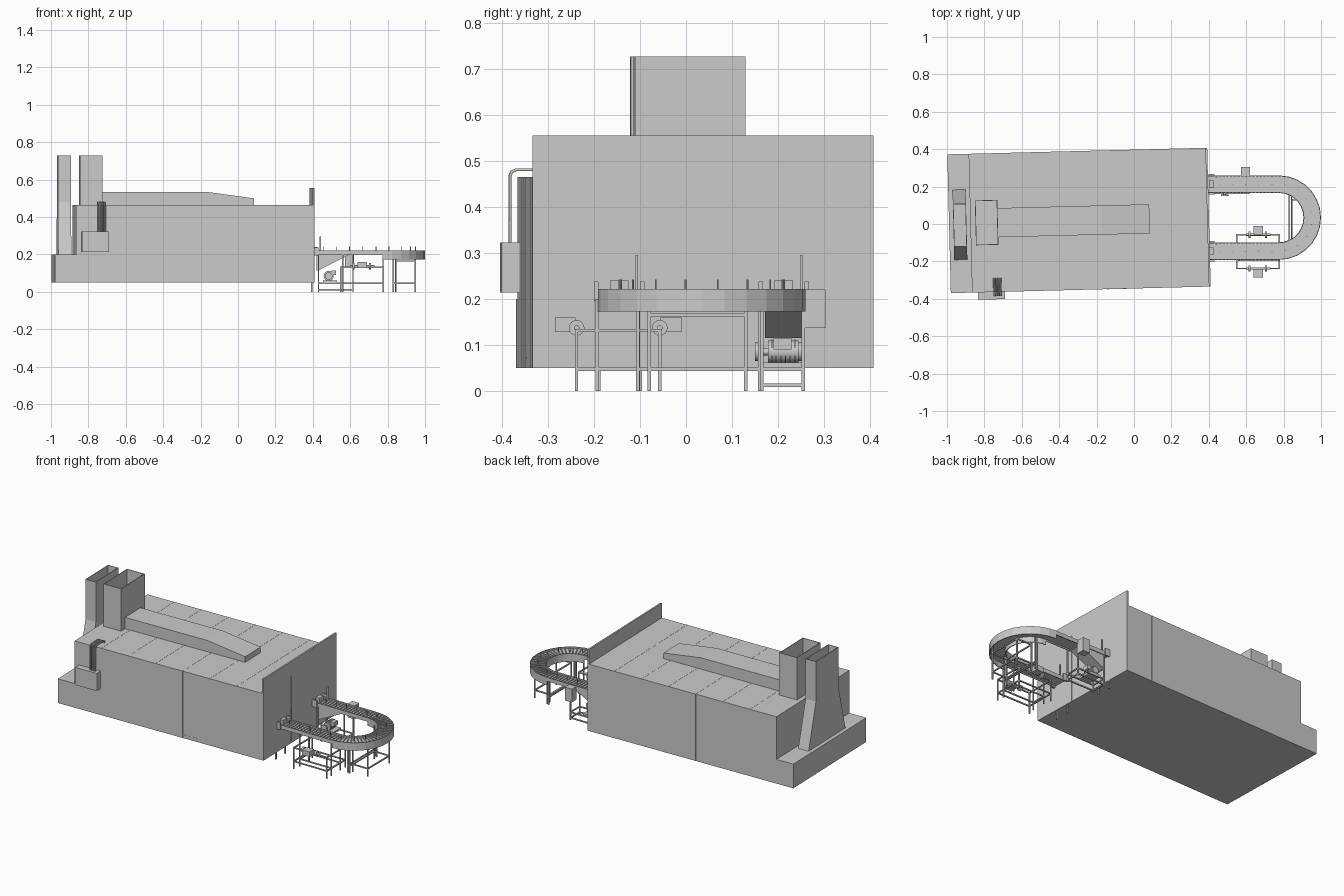
import bpy, bmesh, math
from mathutils import Matrix, Vector

if "Cube" in bpy.data.objects:
    bpy.data.objects.remove(bpy.data.objects["Cube"])

# The machine housing sits slightly turned relative to the conveyor
PIVOT = Matrix.Translation((-0.294, 0.019, 0))
TURN = PIVOT @ Matrix.Rotation(math.radians(1.45), 4, 'Z') @ PIVOT.inverted()
FLAT = Matrix.Identity(4)


def finish(bm, name, m=FLAT, smooth=False):
    bmesh.ops.recalc_face_normals(bm, faces=bm.faces)
    bm.transform(m)
    me = bpy.data.meshes.new(name)
    bm.to_mesh(me)
    bm.free()
    ob = bpy.data.objects.new(name, me)
    bpy.context.collection.objects.link(ob)
    if smooth:
        bpy.ops.object.select_all(action='DESELECT')
        ob.select_set(True)
        bpy.context.view_layer.objects.active = ob
        bpy.ops.object.shade_smooth_by_angle(angle=math.radians(35))
    return ob


def add_box(bm, x0, x1, y0, y1, z0, z1):
    m = Matrix.Translation(((x0 + x1) / 2, (y0 + y1) / 2, (z0 + z1) / 2))
    bmesh.ops.create_cube(bm, size=1, matrix=m @ Matrix.Diagonal((x1 - x0, y1 - y0, z1 - z0, 1)))


def boxes(name, items, m=FLAT):
    bm = bmesh.new()
    for b in items:
        add_box(bm, *b)
    return finish(bm, name, m)


def prism(name, profile, y0, y1, m=FLAT):
    bm = bmesh.new()
    f = bm.faces.new([bm.verts.new((x, y0, z)) for x, z in profile])
    g = bmesh.ops.extrude_face_region(bm, geom=[f])
    bmesh.ops.translate(bm, vec=(0, y1 - y0, 0), verts=[v for v in g['geom'] if isinstance(v, bmesh.types.BMVert)])
    return finish(bm, name, m)


def stack(name, rings, m=FLAT):
    """Loft rectangles (x0, x1, y0, y1, z) from outside up and back down inside."""
    bm = bmesh.new()
    loops = [[bm.verts.new(p) for p in ((a, c, z), (b, c, z), (b, d, z), (a, d, z))] for a, b, c, d, z in rings]
    for p, q in zip(loops, loops[1:]):
        for i in range(4):
            bm.faces.new((p[i], p[(i + 1) % 4], q[(i + 1) % 4], q[i]))
    bm.faces.new(loops[0])
    bm.faces.new(loops[-1])
    return finish(bm, name, m)


def rods(name, items, sides=16):
    """Cylinders from (start, end, radius)."""
    bm = bmesh.new()
    for a, b, r in items:
        a, b = Vector(a), Vector(b)
        m = Matrix.Translation((a + b) / 2) @ (b - a).to_track_quat('Z', 'Y').to_matrix().to_4x4()
        bmesh.ops.create_cone(bm, cap_ends=True, segments=sides, radius1=r, radius2=r, depth=(b - a).length, matrix=m)
    return finish(bm, name, FLAT, True)


def sweep(name, path, section):
    """Sweep a closed (offset, z) section along (point, side direction) pairs."""
    bm = bmesh.new()
    loops = [[bm.verts.new((p[0] + n[0] * o, p[1] + n[1] * o, z)) for o, z in section] for p, n in path]
    k = len(section)
    for a, b in zip(loops, loops[1:]):
        for i in range(k):
            bm.faces.new((a[i], a[(i + 1) % k], b[(i + 1) % k], b[i]))
    bm.faces.new(loops[0])
    bm.faces.new(loops[-1])
    return finish(bm, name)


# Housing, rear plinth and end wall
prism("housing", [(-0.989, 0.05), (0.392, 0.05), (0.392, 0.465), (-0.875, 0.465), (-0.875, 0.2), (-0.989, 0.2)],
      -0.352, 0.39, TURN)
boxes("end_wall", [(0.391, 0.401, -0.352, 0.39, 0.05, 0.556)], TURN)

# Panel seams on roof, sides and end wall
w, t = 0.001, 0.0008
seams = []
for i in range(6):
    x = -0.695 + i * 0.183
    seams += [(x - w, x + w, -0.352, 0.39, 0.464, 0.465 + t),
              (x - w, x + w, -0.352 - t, -0.35, 0.05, 0.465),
              (x - w, x + w, 0.388, 0.39 + t, 0.05, 0.465)]
for y in (-0.25, -0.07, 0.115):
    seams.append((0.4, 0.401 + t, y - w, y + w, 0.05, 0.465))
seams.append((-0.15, -0.05, -0.352 - t, -0.35, 0.07, 0.073))
boxes("panel_seams", seams, TURN)

# Roof duct and two open stacks
prism("roof_duct", [(-0.73, 0.464), (-0.73, 0.535), (-0.17, 0.535), (0.083, 0.5), (0.083, 0.464)], -0.06, 0.096, TURN)
stack("main_stack", [(-0.848, -0.728, -0.1, 0.14, 0.464), (-0.848, -0.728, -0.1, 0.14, 0.728),
                     (-0.844, -0.732, -0.096, 0.136, 0.728), (-0.844, -0.732, -0.096, 0.136, 0.47)], TURN)
stack("flared_stack", [(-0.966, -0.896, -0.175, 0.2, 0.199), (-0.966, -0.896, -0.105, 0.125, 0.48),
                       (-0.966, -0.896, -0.105, 0.125, 0.728), (-0.962, -0.9, -0.101, 0.121, 0.728),
                       (-0.962, -0.9, -0.101, 0.121, 0.47), (-0.962, -0.9, -0.16, 0.185, 0.21)], TURN)

# Control cabinet with cable pipes over the roof edge
boxes("control_cabinet", [(-0.845, -0.7, -0.391, -0.351, 0.214, 0.323)], TURN)
for i in range(5):
    x = -0.758 + i * 0.0095
    cu = bpy.data.curves.new("cable_pipe", 'CURVE')
    cu.dimensions = '3D'
    cu.bevel_depth = 0.0035
    cu.bevel_resolution = 1
    sp = cu.splines.new('POLY')
    pts = [(-0.372, 0.32), (-0.372, 0.468), (-0.368, 0.477), (-0.358, 0.481), (-0.29, 0.481), (-0.282, 0.476), (-0.28, 0.463)]
    sp.points.add(len(pts) - 1)
    for p, (y, z) in zip(sp.points, pts):
        p.co = (x, y, z, 1)
    ob = bpy.data.objects.new("cable_pipe", cu)
    ob.matrix_world = TURN
    bpy.context.collection.objects.link(ob)

# Conveyor: two straights joined by a half-circle turn
CX, CY, R, H = 0.774, 0.034, 0.179, 0.047
N = 14
turn = []
for i in range(N + 1):
    a = math.pi / 2 - math.pi * i / N
    n = (math.cos(a), math.sin(a))
    turn.append(((CX + R * n[0], CY + R * n[1]), n))
in_run = [((0.395, CY + R), (0, 1)), ((CX, CY + R), (0, 1))]
out_run = [((CX, CY - R), (0, -1)), ((0.4, CY - R), (0, -1))]


def channel(bottom, top, deck, g=0.005):
    return [(-H, bottom), (-H, top), (-H + g, top), (-H + g, deck), (H - g, deck), (H - g, top), (H, top),
            (H, bottom), (H - g, bottom), (H - g, deck - 0.006), (-H + g, deck - 0.006), (-H + g, bottom)]


sweep("turn_channel", turn, channel(0.173, 0.222, 0.212))
sweep("infeed_channel", in_run, channel(0.198, 0.222, 0.212))
sweep("outfeed_channel", out_run, channel(0.198, 0.222, 0.212))

# Carrier slats along the belt, with upright pins on the centre line
bm = bmesh.new()
S = CX - 0.42
total = 2 * S + math.pi * R


def station(d):
    if d < S:
        return 0.42 + d, CY + R, math.pi / 2
    if d > total - S:
        return 0.42 + total - d, CY - R, -math.pi / 2
    a = math.pi / 2 - (d - S) / R
    return CX + R * math.cos(a), CY + R * math.sin(a), a


for i in range(64):
    x, y, a = station(total * (i + 0.5) / 64)
    m = Matrix.Translation((x, y, 0.214)) @ Matrix.Rotation(a, 4, 'Z')
    bmesh.ops.create_cube(bm, size=1, matrix=m @ Matrix.Diagonal((2 * H - 0.012, 0.006, 0.005, 1)))
finish(bm, "belt_slats")
pins = []
for i in range(18):
    x, y, a = station(total * (i + 0.5) / 18)
    pins.append(((x, y, 0.212), (x, y, 0.242), 0.002))
rods("carrier_pins", pins, 8)

# Guide posts and brackets at the wall openings
brackets = []
for y in (CY + R, CY - R):
    for s in (-1, 1):
        e = y + s * 0.05
        brackets += [(0.398, 0.43, e - 0.005, e + 0.005, 0.195, 0.238)]
    brackets += [(0.436, 0.444, y + 0.035, y + 0.041, 0.21, 0.295), (0.4, 0.425, y - 0.02, y + 0.02, 0.212, 0.24)]
boxes("entry_brackets", brackets)


# Support frames: four square legs plus rails at given heights
def frame(name, x0, x1, y0, y1, top, rails, r=0.0035):
    b = [(x - r, x + r, y - r, y + r, 0, top) for x in (x0, x1) for y in (y0, y1)]
    for z in rails:
        b += [(x0, x1, y - r, y + r, z - r, z + r) for y in (y0, y1)]
        b += [(x - r, x + r, y0, y1, z - r, z + r) for x in (x0, x1)]
    return boxes(name, b)


frame("outfeed_frame", 0.55, 0.777, -0.238, -0.057, 0.135, (0.131, 0.047))
frame("outfeed_legs", 0.56, 0.775, -0.193, -0.104, 0.2, (0.047,))
frame("turn_frame", 0.845, 0.948, -0.08, 0.13, 0.205, (0.047, 0.165))
frame("turn_legs", 0.83, 0.842, -0.105, 0.16, 0.205, (0.047,))
frame("infeed_frame", 0.43, 0.615, 0.165, 0.255, 0.2, (0.047, 0.012))
boxes("wall_legs", [(0.39, 0.398, y - 0.004, y + 0.004, 0, 0.06) for y in (-0.1, -0.19, 0.165, 0.255)])

# Drive gearboxes with shafts and flanges on both sides of the outfeed frame
drive = []
for y in (-0.238, -0.057):
    drive += [((0.6, y, 0.137), (0.73, y, 0.137), 0.006)]
    for x in (0.618, 0.706):
        drive += [((x - 0.006, y, 0.137), (x + 0.006, y, 0.137), 0.017)]
rods("drive_shafts", drive)
boxes("drive_gearboxes", [(0.64, 0.69, -0.285, -0.24, 0.128, 0.16), (0.64, 0.69, -0.055, -0.01, 0.128, 0.16)])

# Infeed chute, side box and motor
prism("infeed_chute", [(0.42, 0.2), (0.6, 0.2), (0.55, 0.175), (0.43, 0.115), (0.42, 0.115)], 0.172, 0.254)
boxes("infeed_control_box", [(0.572, 0.62, 0.258, 0.304, 0.137, 0.22)])
motor = [((0.485, 0.178, 0.085), (0.485, 0.245, 0.085), 0.024), ((0.485, 0.245, 0.085), (0.485, 0.252, 0.085), 0.02),
         ((0.485, 0.15, 0.085), (0.485, 0.18, 0.085), 0.008), ((0.485, 0.15, 0.085), (0.485, 0.157, 0.085), 0.02)]
motor += [((0.485, 0.185 + 0.01 * i, 0.085), (0.485, 0.188 + 0.01 * i, 0.085), 0.027) for i in range(6)]
rods("infeed_motor", motor, 20)
boxes("motor_base", [(0.455, 0.53, 0.165, 0.255, 0.05, 0.062), (0.5, 0.525, 0.19, 0.23, 0.09, 0.115)])
